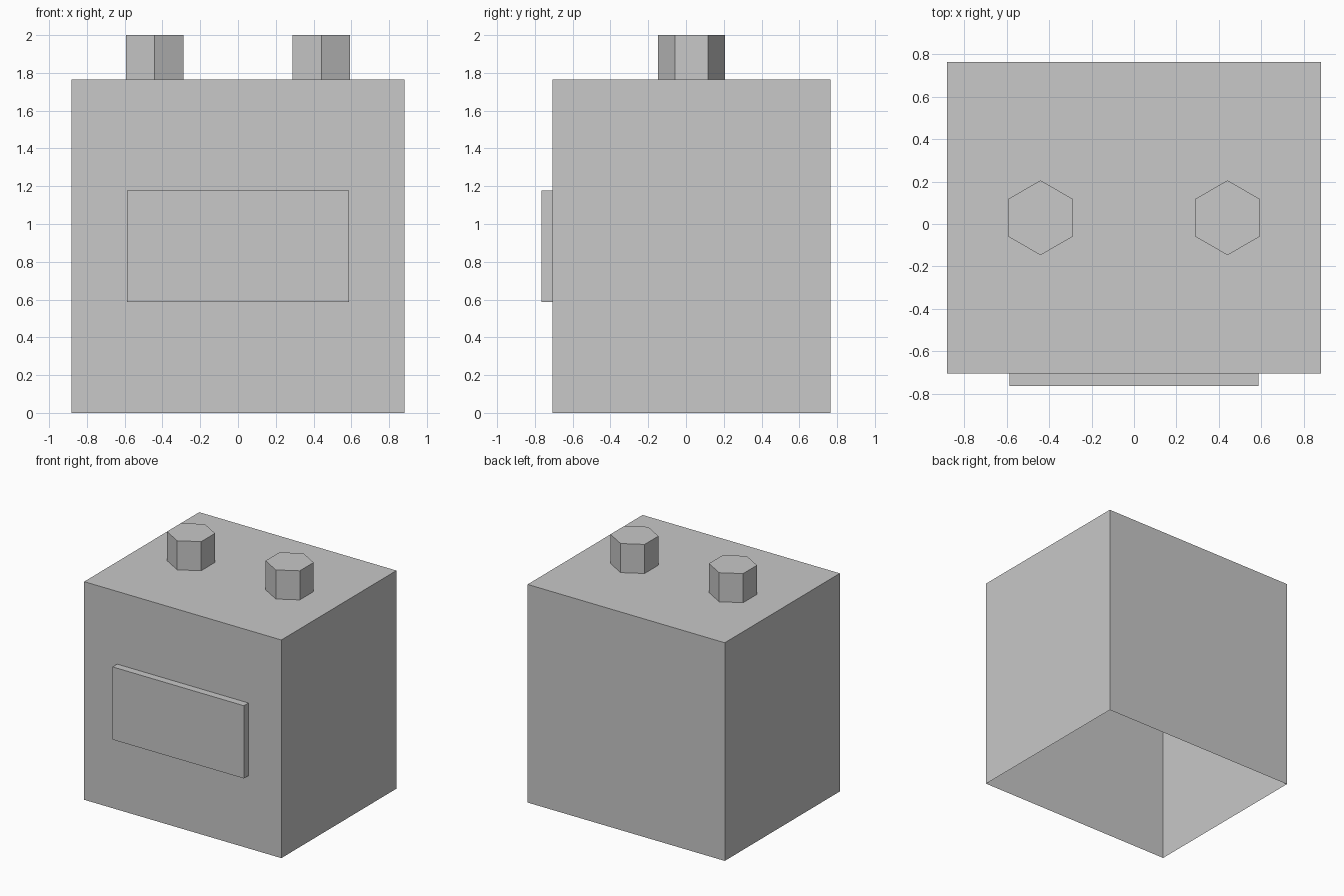
import bpy, bmesh, math
from mathutils import Matrix, Vector

if "Cube" in bpy.data.objects:
    bpy.data.objects.remove(bpy.data.objects["Cube"])

U = 2 / 6.8          # base module: overall height is 6.8 modules
Y0 = 0.1 * U         # body centre, shifted back to balance the front panel

grey = bpy.data.materials.new("light grey")
grey.diffuse_color = (0.58, 0.58, 0.58, 1)
grey.use_nodes = True
grey.node_tree.nodes["Principled BSDF"].inputs["Base Color"].default_value = grey.diffuse_color


def finish(name, bm):
    mesh = bpy.data.meshes.new(name)
    bm.to_mesh(mesh)
    bm.free()
    mesh.materials.append(grey)
    obj = bpy.data.objects.new(name, mesh)
    bpy.context.collection.objects.link(obj)
    return obj


def box(name, center, size, open_bottom=False):
    bm = bmesh.new()
    m = Matrix.Translation(center) @ Matrix.Diagonal((*size, 1))
    bmesh.ops.create_cube(bm, size=1, matrix=m)
    if open_bottom:
        bm.normal_update()
        down = [f for f in bm.faces if f.normal.z < -0.9]
        bmesh.ops.delete(bm, geom=down, context='FACES')
    return finish(name, bm)


def hex_stud(name, x):
    bm = bmesh.new()
    m = Matrix.Translation((x, Y0, 6.4 * U)) @ Matrix.Rotation(math.pi / 2, 4, 'Z')
    bmesh.ops.create_cone(bm, cap_ends=True, segments=6, radius1=0.6 * U,
                          radius2=0.6 * U, depth=0.8 * U, matrix=m)
    # corners point to the front and back
    far = max(bm.verts, key=lambda v: v.co.y)
    if abs(far.co.x - x) > 0.01:
        bmesh.ops.rotate(bm, verts=bm.verts, cent=Vector((x, Y0, 0)),
                         matrix=Matrix.Rotation(math.pi / 6, 3, 'Z'))
    return finish(name, bm)


# Hollow body shell, open underneath
box("body", (0, Y0, 3 * U), (6 * U, 5 * U, 6 * U), open_bottom=True)

# Raised front panel
box("front_panel", (0, Y0 - 2.6 * U, 3 * U), (4 * U, 0.2 * U, 2 * U))

# Two hexagonal studs on top
for side, sx in (("left", -1), ("right", 1)):
    hex_stud(side + "_stud", sx * 1.5 * U)
